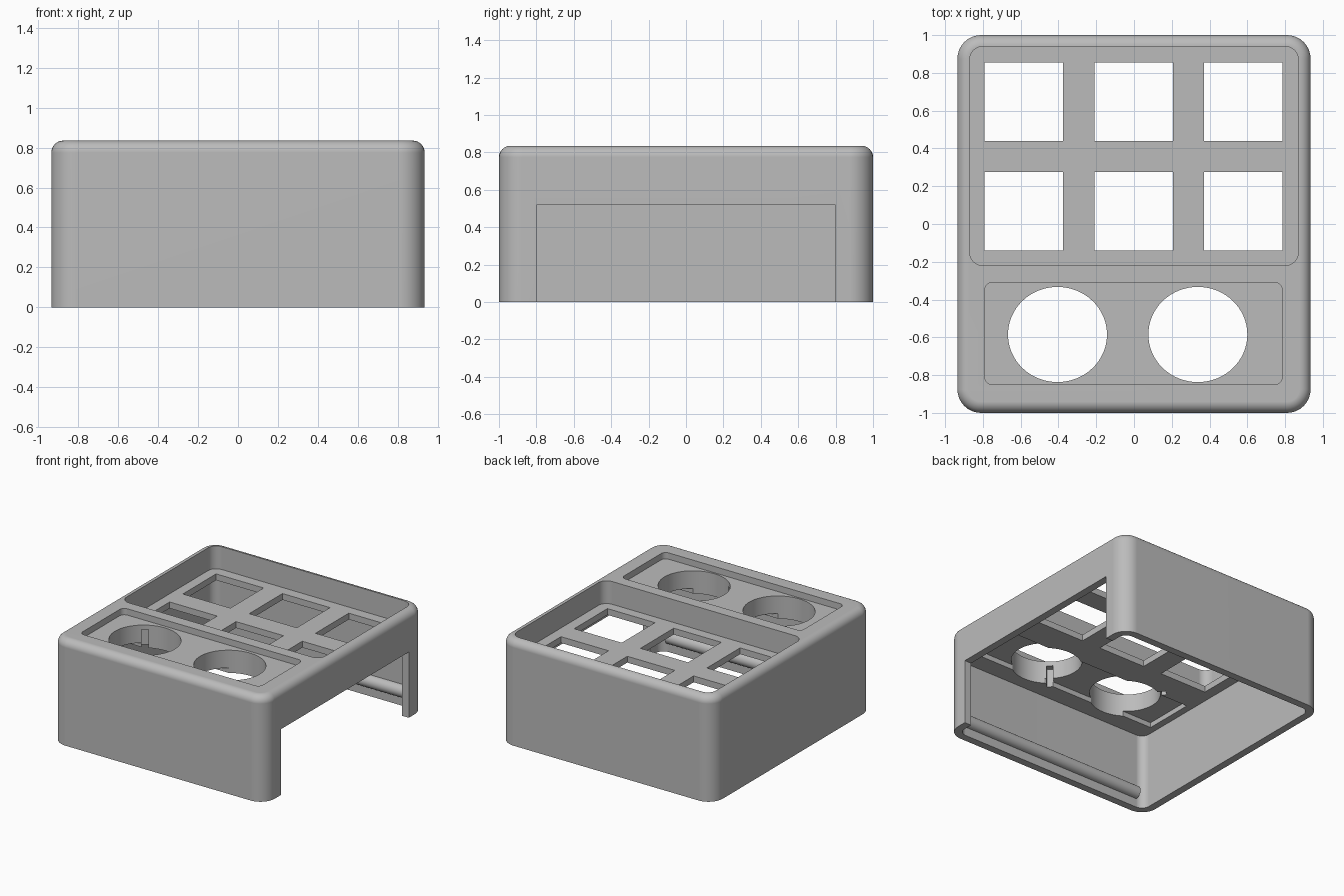
import bpy, bmesh, math
from mathutils import Matrix

if "Cube" in bpy.data.objects:
    bpy.data.objects.remove(bpy.data.objects["Cube"])

grey = bpy.data.materials.new("plain_grey")
grey.use_nodes = True
COLOUR = (0.5, 0.5, 0.5, 1)
grey.diffuse_color = COLOUR
grey.node_tree.nodes["Principled BSDF"].inputs["Base Color"].default_value = COLOUR


def finish(name, bm):
    bmesh.ops.recalc_face_normals(bm, faces=bm.faces)
    mesh = bpy.data.meshes.new(name)
    bm.to_mesh(mesh)
    bm.free()
    obj = bpy.data.objects.new(name, mesh)
    bpy.context.collection.objects.link(obj)
    mesh.materials.append(grey)
    return obj


def rounded_box(name, x, y, z, radius=0, fillet=0, steps=8):
    """Box over the given ranges, with round upright corners and an optional top fillet."""
    rings = [(0, z[0])]
    if fillet:
        for i in range(steps + 1):
            a = math.pi / 2 * i / steps
            rings.append((fillet * (1 - math.cos(a)), z[1] - fillet * (1 - math.sin(a))))
    else:
        rings.append((0, z[1]))
    bm = bmesh.new()
    loops = []
    for inset, height in rings:
        loop = []
        for q, (cx, cy) in enumerate(((x[1] - radius, y[1] - radius), (x[0] + radius, y[1] - radius),
                                      (x[0] + radius, y[0] + radius), (x[1] - radius, y[0] + radius))):
            for k in range(steps + 1 if radius else 1):
                a = math.pi / 2 * (q + k / steps)
                r = radius - inset
                loop.append(bm.verts.new((cx + r * math.cos(a), cy + r * math.sin(a), height)))
        loops.append(loop)
    bm.faces.new(loops[0])
    bm.faces.new(loops[-1])
    n = len(loops[0])
    for low, high in zip(loops, loops[1:]):
        for i in range(n):
            j = (i + 1) % n
            bm.faces.new((low[i], low[j], high[j], high[i]))
    return finish(name, bm)


def cylinder(name, radius, depth, matrix, segments=64):
    bm = bmesh.new()
    bmesh.ops.create_cone(bm, cap_ends=True, segments=segments, radius1=radius,
                          radius2=radius, depth=depth, matrix=matrix)
    return finish(name, bm)


def cut(target, cutter):
    mod = target.modifiers.new("cut", "BOOLEAN")
    mod.operation, mod.solver, mod.object = "DIFFERENCE", "EXACT", cutter
    bpy.context.view_layer.objects.active = target
    bpy.ops.object.modifier_apply(modifier=mod.name)
    bpy.data.objects.remove(cutter)


def smooth(obj):
    bpy.ops.object.select_all(action="DESELECT")
    obj.select_set(True)
    bpy.context.view_layer.objects.active = obj
    bpy.ops.object.shade_smooth_by_angle(angle=math.radians(30))
    mod = obj.modifiers.new("even_shading", "WEIGHTED_NORMAL")
    mod.keep_sharp = True


# Outer housing, hollow and open underneath
W, H, WALL, CEILING = 0.935, 0.835, 0.06, 0.605
housing = rounded_box("housing", (-W, W), (-1, 1), (0, H), 0.125, 0.06)
cut(housing, rounded_box("cavity", (-W + WALL, W - WALL), (-1 + WALL, 1 - WALL), (-0.1, CEILING), 0.065))

# Wide opening in the left wall
cut(housing, rounded_box("side_opening", (W - 0.2, W + 0.1), (-0.8, 0.8), (-0.1, 0.52)))

# Deep rear tray, shallow front tray, and relief under the front tray
cut(housing, rounded_box("rear_tray", (-0.87, 0.87), (-0.22, 0.94), (0.655, 1), 0.07))
cut(housing, rounded_box("front_tray", (-0.79, 0.785), (-0.85, -0.31), (0.785, 1), 0.04))
cut(housing, rounded_box("under_relief", (-0.82, 0.82), (-0.79, -0.38), (0.5, 0.645)))

# Six square button holes
for cx in (-0.583, -0.002, 0.578):
    for cy in (0.648, 0.067):
        cut(housing, rounded_box("button_hole", (cx - 0.208, cx + 0.208),
                                 (cy - 0.208, cy + 0.208), (0.5, 0.75)))

# Two round holes, each with a locating slot in its wall
for cx, angle in ((-0.405, 125), (0.338, 225)):
    centre = Matrix.Translation((cx, -0.585, 0.7))
    cut(housing, cylinder("round_hole", 1, 0.5, centre @ Matrix.Diagonal((0.262, 0.252, 1, 1))))
    slot = rounded_box("slot", (0.2, 0.31), (-0.025, 0.025), (-0.2, 0.05))
    slot.data.transform(centre @ Matrix.Rotation(math.radians(angle), 4, "Z"))
    cut(housing, slot)
smooth(housing)

# Rounded snap ridges inside the front and back walls
for name, side in (("front_snap_ridge", -1), ("back_snap_ridge", 1)):
    place = Matrix.Translation((0, side * (1 - WALL), 0.12)) @ Matrix.Rotation(math.pi / 2, 4, "Y")
    smooth(cylinder(name, 0.05, 1.62, place, 32))
